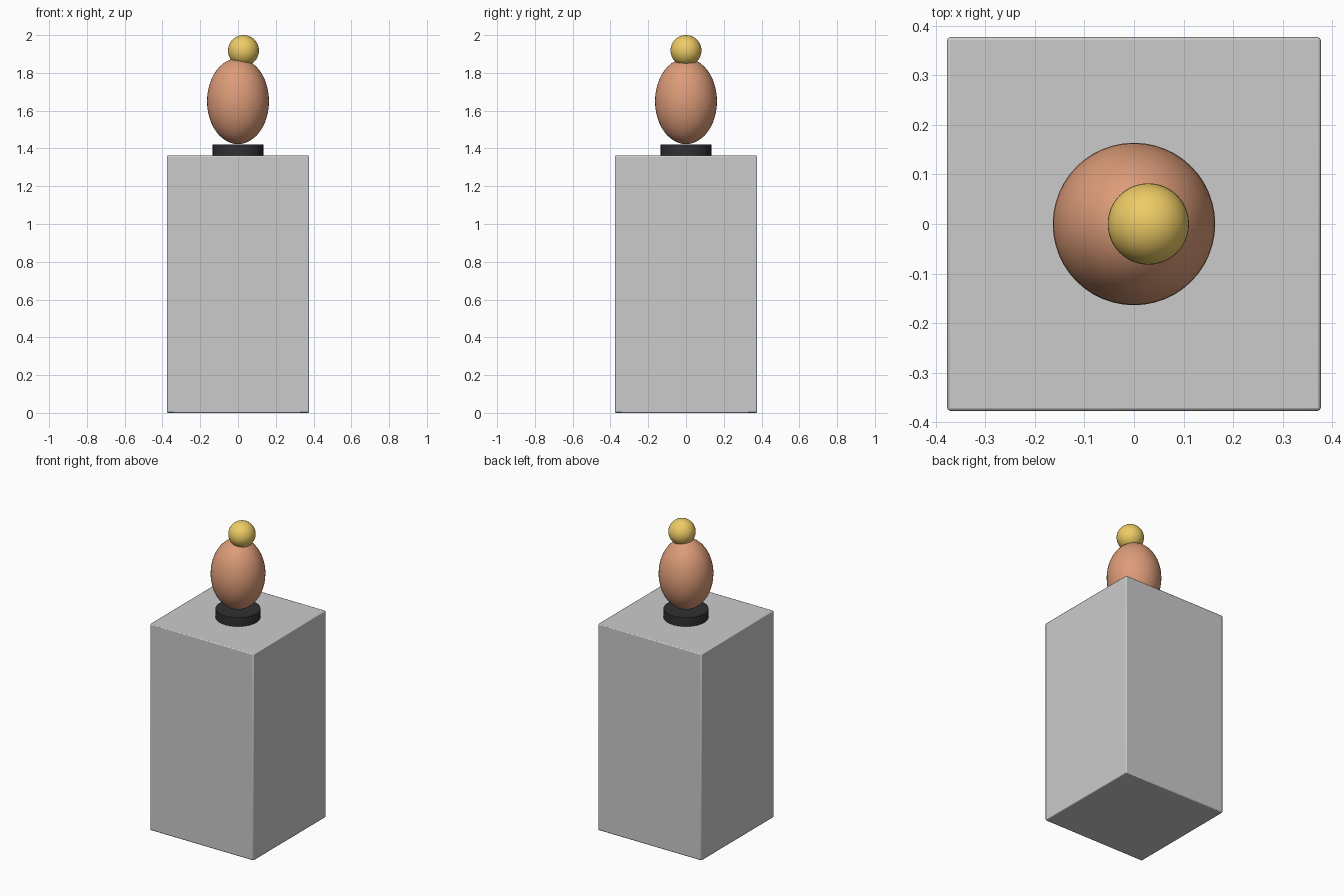
import bpy

if "Cube" in bpy.data.objects:
    bpy.data.objects.remove(bpy.data.objects["Cube"])


def finish(name, color=None, bevel=0.0):
    ob = bpy.context.object
    ob.name = name
    bpy.ops.object.transform_apply(location=False, rotation=False, scale=True)
    if bevel:
        mod = ob.modifiers.new("soft_edges", 'BEVEL')
        mod.width = bevel
        mod.segments = 2
        mod.limit_method = 'ANGLE'
    bpy.ops.object.shade_smooth_by_angle()
    if color:
        mat = bpy.data.materials.new(name + "_material")
        mat.diffuse_color = (*color, 1)
        mat.use_nodes = True
        mat.node_tree.nodes["Principled BSDF"].inputs["Base Color"].default_value = mat.diffuse_color
        ob.data.materials.append(mat)
    return ob


def ball(name, loc, radii, color):
    bpy.ops.mesh.primitive_uv_sphere_add(segments=48, ring_count=24, radius=1, location=loc)
    bpy.context.object.scale = radii
    return finish(name, color)


# Square plinth
W, H = 0.754, 1.362
bpy.ops.mesh.primitive_cube_add(size=1, location=(0, 0, H / 2))
bpy.context.object.scale = (W, W, H)
finish("plinth", bevel=0.006)

# Dark round base
D = 0.058
bpy.ops.mesh.primitive_cylinder_add(vertices=48, radius=0.134, depth=D, location=(0, 0, H + D / 2))
finish("round_base", (0.03, 0.03, 0.035))

# Copper egg body and off-centre gold ball
ball("egg_body", (0, 0, 1.65), (0.164, 0.164, 0.227), (0.72, 0.33, 0.19))
ball("top_ball", (0.029, 0, 1.918), (0.082, 0.082, 0.082), (0.85, 0.6, 0.13))
